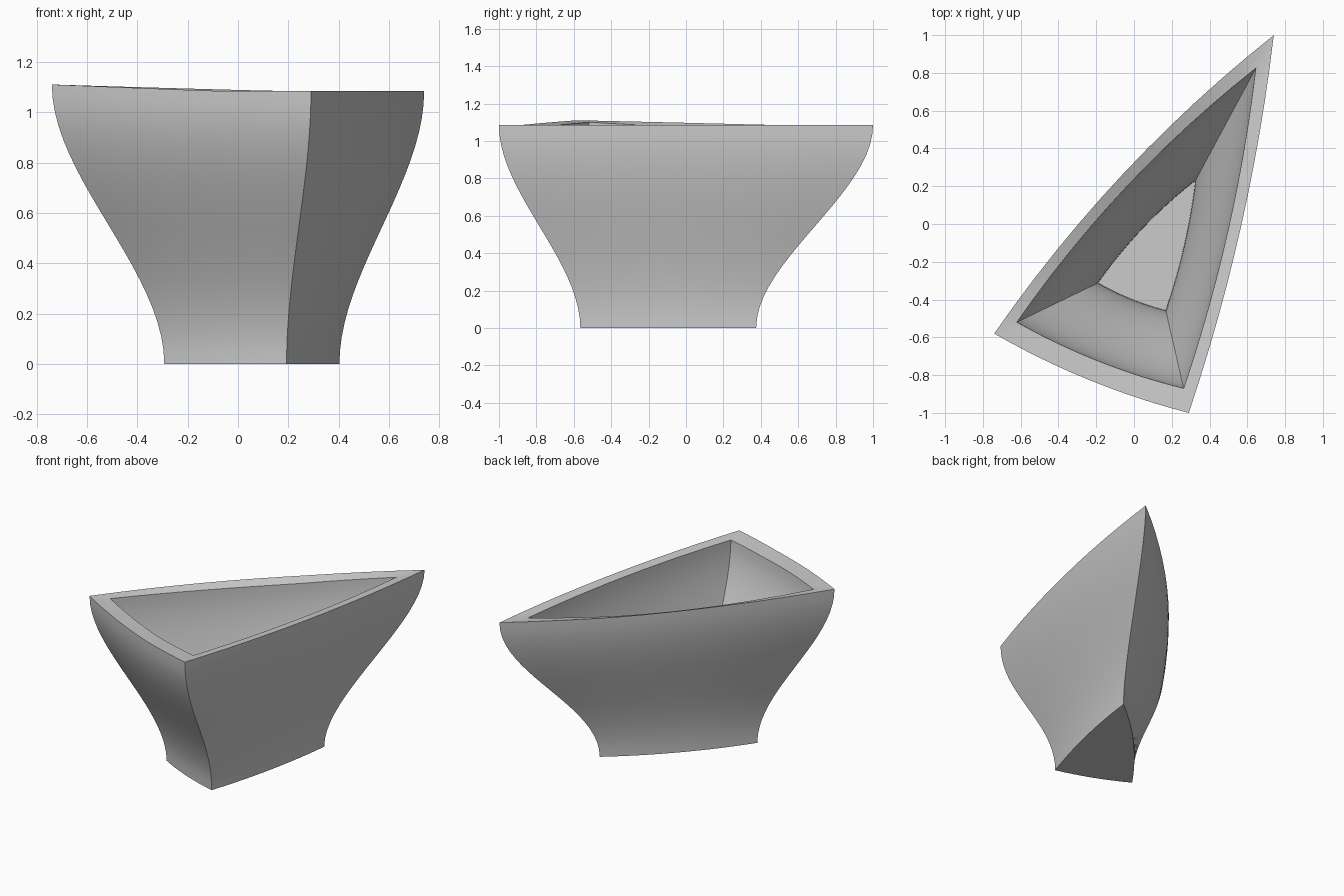
import bpy, bmesh, math
from mathutils import Vector

cube = bpy.data.objects.get("Cube")
if cube:
    bpy.data.objects.remove(cube, do_unlink=True)

SEGMENTS = 12   # per side of the triangle
ROWS = 20       # up each wall
BULGE = (0.037, 0.034, 0.026)   # outward bow of each side, relative to its length

# Corner positions: back, left-hand point, front
OUTER_TOP = [(0.74, 1.0), (-0.74, -0.58), (0.29, -1.0)]
OUTER_BASE = [(0.403, 0.375), (-0.293, -0.368), (0.193, -0.565)]
INNER_TOP = [(0.645, 0.825), (-0.62, -0.52), (0.263, -0.87)]
INNER_FLOOR = [(0.325, 0.23), (-0.19, -0.312), (0.168, -0.457)]


def outline(corners):
    """Triangle with gently bowed sides."""
    points = []
    for side in range(3):
        a, b = Vector(corners[side]), Vector(corners[(side + 1) % 3])
        d = b - a
        out = Vector((d.y, -d.x))
        for i in range(SEGMENTS):
            t = i / SEGMENTS
            points.append(a + d * t + out * (4 * t * (1 - t) * BULGE[side]))
    return points


def rim_heights(level, dip):
    """Rim level, lifted toward the second corner; dip lowers the first side."""
    heights = []
    for side in range(3):
        for i in range(SEGMENTS):
            t = i / SEGMENTS
            lift = (t, 1 - t, 0)[side]
            z = level + 0.026 * max(0, (lift - 0.35) / 0.65)
            if side == 0:
                z -= dip * math.sin(math.pi * t)
            heights.append(z)
    return heights


def wall_rings(bm, low, high, z_low, z_high):
    """S-curved wall as a list of vertex rings from bottom to top."""
    rings = []
    for r in range(ROWS + 1):
        u = r / ROWS
        s = u * u * (3 - 2 * u)
        rings.append([bm.verts.new((*p.lerp(q, s), z_low + (z - z_low) * u))
                      for p, q, z in zip(low, high, z_high)])
    return rings


bm = bmesh.new()
outer = wall_rings(bm, outline(OUTER_BASE), outline(OUTER_TOP), 0, rim_heights(1.085, 0))
inner = wall_rings(bm, outline(INNER_FLOOR), outline(INNER_TOP), 0.06, rim_heights(1.075, 0.015))

# Outer wall, rim and inner wall as one continuous skin
rings = outer + inner[::-1]
for lower, upper in zip(rings, rings[1:]):
    n = len(lower)
    for i in range(n):
        j = (i + 1) % n
        bm.faces.new((lower[i], lower[j], upper[j], upper[i]))

# Underside and inside floor
bm.faces.new(outer[0][::-1])
bm.faces.new(inner[0])
bmesh.ops.recalc_face_normals(bm, faces=bm.faces)

mesh = bpy.data.meshes.new("bowl")
bm.to_mesh(mesh)
bm.free()
bowl = bpy.data.objects.new("three_sided_bowl", mesh)
bpy.context.collection.objects.link(bowl)

# Plain grey finish
grey = bpy.data.materials.new("light_grey")
grey.use_nodes = True
colour = (0.6, 0.6, 0.6, 1)
grey.diffuse_color = colour
grey.node_tree.nodes["Principled BSDF"].inputs["Base Color"].default_value = colour
mesh.materials.append(grey)

bpy.ops.object.select_all(action='DESELECT')
bowl.select_set(True)
bpy.context.view_layer.objects.active = bowl
bpy.ops.object.shade_smooth_by_angle(angle=math.radians(35))
